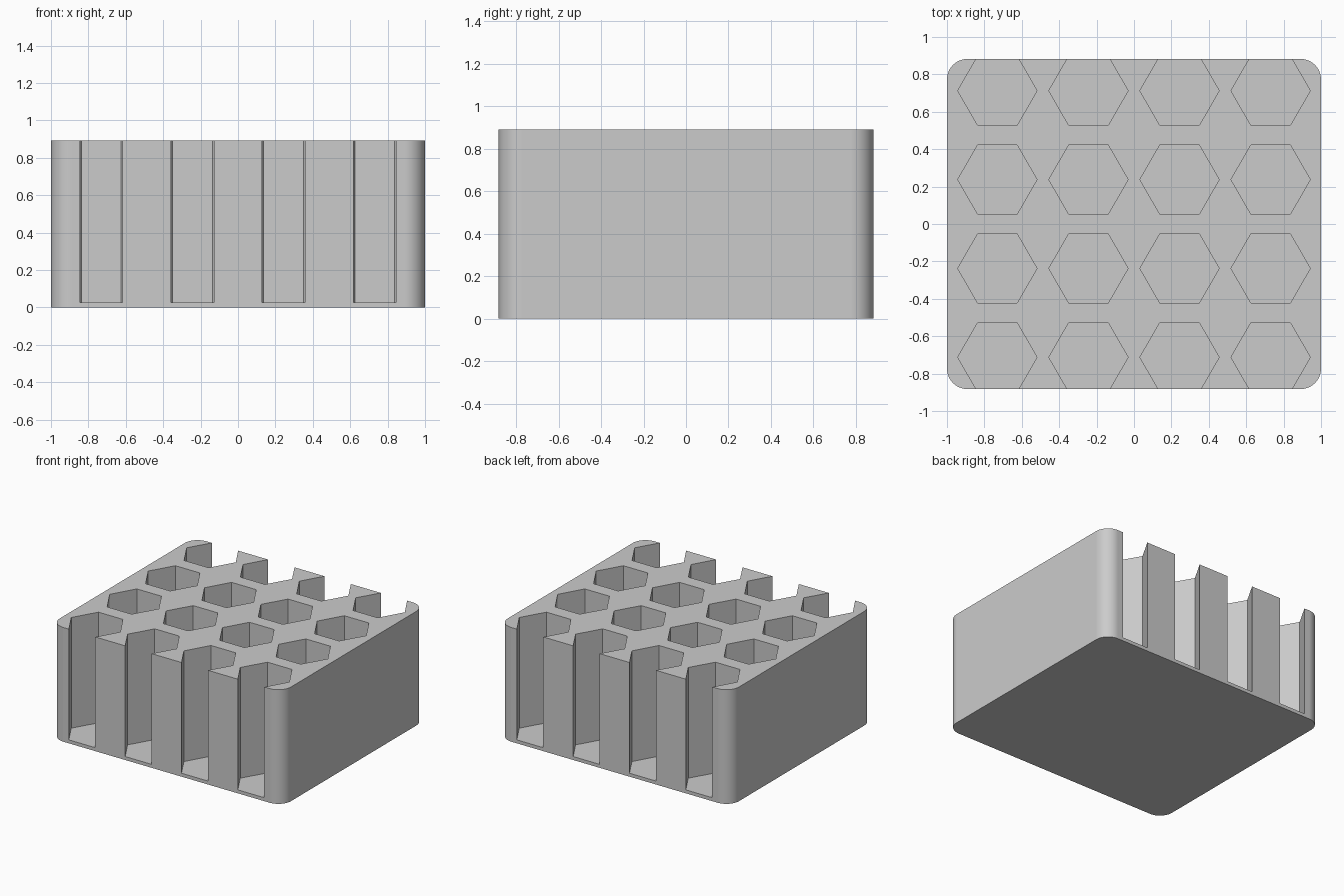
import bpy
import bmesh
import math
from mathutils import Matrix

WIDTH, DEPTH, HEIGHT = 2.0, 1.765, 0.892
CORNER_RADIUS = 0.11
FLOOR = 0.027
HEX_RADIUS = 0.212
PITCH_X, PITCH_Y = 0.487, 0.475
COUNT = 4

default_cube = bpy.data.objects.get("Cube")
if default_cube:
    bpy.data.objects.remove(default_cube, do_unlink=True)

grey = bpy.data.materials.new("plain_grey")
grey.use_nodes = True
colour = (0.6, 0.6, 0.6, 1.0)
grey.diffuse_color = colour
grey.node_tree.nodes["Principled BSDF"].inputs["Base Color"].default_value = colour


def make_object(name, bm):
    mesh = bpy.data.meshes.new(name)
    bm.to_mesh(mesh)
    bm.free()
    mesh.materials.append(grey)
    obj = bpy.data.objects.new(name, mesh)
    bpy.context.collection.objects.link(obj)
    return obj


# Block with rounded upright corners
bm = bmesh.new()
bmesh.ops.create_cube(bm, size=1.0)
bmesh.ops.scale(bm, vec=(WIDTH, DEPTH, HEIGHT), verts=bm.verts)
bmesh.ops.translate(bm, vec=(0, 0, HEIGHT / 2), verts=bm.verts)
upright = [e for e in bm.edges if abs(e.verts[0].co.z - e.verts[1].co.z) > 0.1]
bmesh.ops.bevel(bm, geom=upright, offset=CORNER_RADIUS, segments=12,
                profile=0.5, affect='EDGES')
holder = make_object("holder_block", bm)

# Grid of hexagonal pockets; the outer rows break through the front and back
bm = bmesh.new()
middle = (COUNT - 1) / 2
for i in range(COUNT):
    for j in range(COUNT):
        place = Matrix.Translation(((i - middle) * PITCH_X,
                                    (j - middle) * PITCH_Y,
                                    FLOOR + HEIGHT / 2))
        turn = Matrix.Rotation(math.radians(30), 4, 'Z')
        ret = bmesh.ops.create_cone(bm, cap_ends=True, segments=6,
                                    radius1=HEX_RADIUS, radius2=HEX_RADIUS,
                                    depth=HEIGHT)
        # Point one hexagon corner along x
        first = ret["verts"][0].co
        angle = math.atan2(first.y, first.x) % math.radians(60)
        turn = Matrix.Rotation(-angle, 4, 'Z')
        bmesh.ops.transform(bm, matrix=place @ turn, verts=ret["verts"])
cutter = make_object("pocket_cutter", bm)

# Cut the pockets, then drop the cutter
cut = holder.modifiers.new("pockets", 'BOOLEAN')
cut.operation = 'DIFFERENCE'
cut.solver = 'EXACT'
cut.object = cutter
bpy.ops.object.select_all(action='DESELECT')
holder.select_set(True)
bpy.context.view_layer.objects.active = holder
bpy.ops.object.modifier_apply(modifier=cut.name)
bpy.data.objects.remove(cutter, do_unlink=True)

# Smooth corners, crisp edges
bpy.ops.object.shade_smooth_by_angle(angle=math.radians(30))
flatten = holder.modifiers.new("flat_sides", 'WEIGHTED_NORMAL')
flatten.keep_sharp = True
